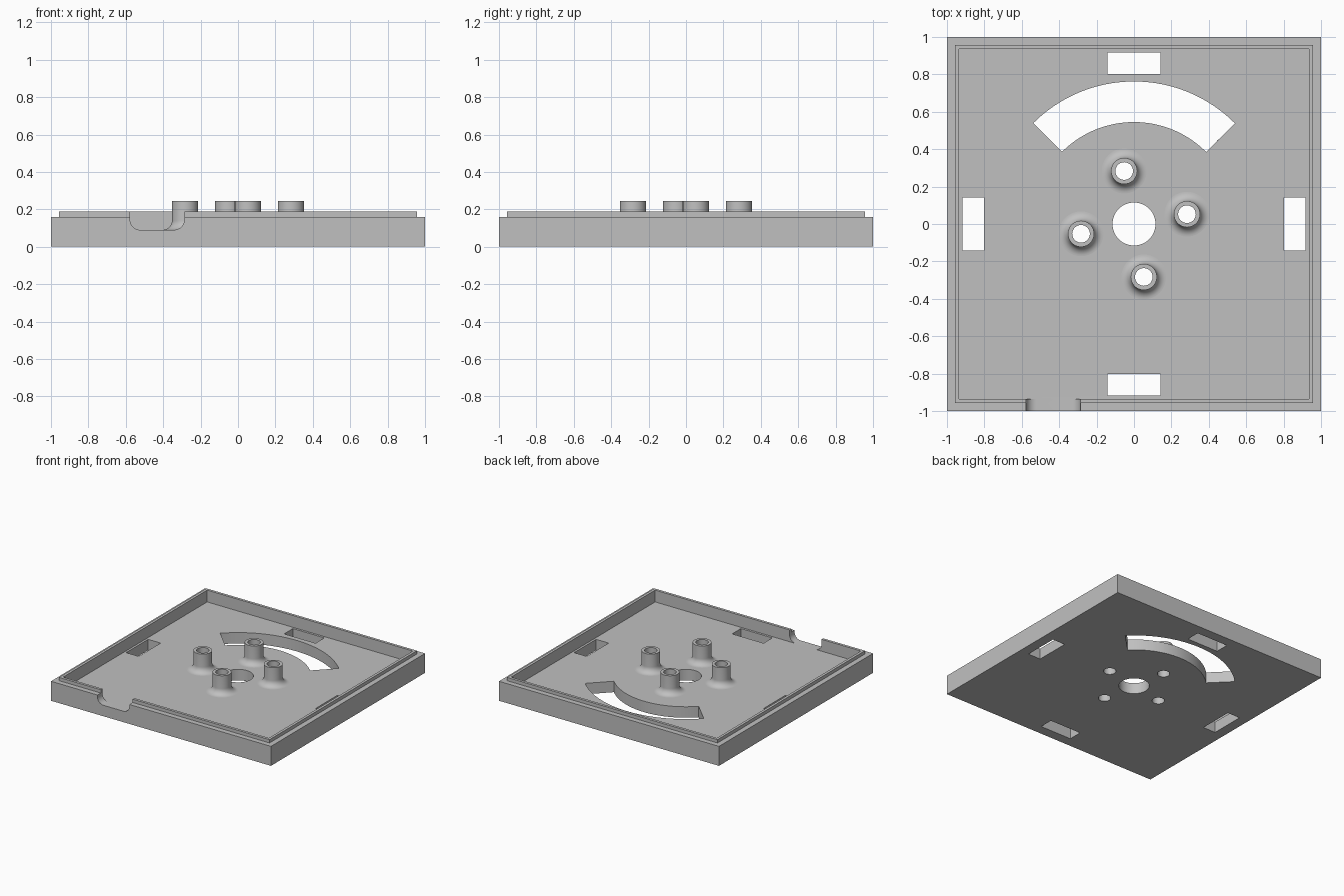
import bpy, bmesh
from math import cos, sin, pi, radians

if "Cube" in bpy.data.objects:
    bpy.data.objects.remove(bpy.data.objects["Cube"])

FLOOR, SHOULDER, LIP, BOSS_TOP = 0.09, 0.16, 0.187, 0.245
HOLE_R, BOSS_R, FILLET = 0.047, 0.07, 0.05
SEGS = 48

grey = bpy.data.materials.new("plain grey")
grey.use_nodes = True
grey.diffuse_color = (0.53, 0.53, 0.53, 1)
grey.node_tree.nodes["Principled BSDF"].inputs["Base Color"].default_value = grey.diffuse_color


def make_object(name, bm):
    bmesh.ops.recalc_face_normals(bm, faces=bm.faces)
    mesh = bpy.data.meshes.new(name)
    bm.to_mesh(mesh)
    bm.free()
    mesh.materials.append(grey)
    obj = bpy.data.objects.new(name, mesh)
    bpy.context.collection.objects.link(obj)
    return obj


def bridge(bm, a, b):
    for i in range(len(a)):
        j = (i + 1) % len(a)
        bm.faces.new((a[i], a[j], b[j], b[i]))


def arc(r, start, end, n, cx=0, cy=0):
    angles = [radians(start + (end - start) * i / n) for i in range(n + 1)]
    return [(cx + r * cos(a), cy + r * sin(a)) for a in angles]


def circle(r, cx=0, cy=0):
    return arc(r, 0, 360, SEGS, cx, cy)[:-1]


def prism(bm, outline, low, high, along_y=False):
    """Extrude a 2D outline along z, or along y for an x-z outline."""
    rings = []
    for d in (low, high):
        rings.append([bm.verts.new((p, d, q) if along_y else (p, q, d)) for p, q in outline])
        bm.faces.new(rings[-1])
    bridge(bm, *rings)


def smooth(obj):
    bpy.ops.object.select_all(action='DESELECT')
    obj.select_set(True)
    bpy.context.view_layer.objects.active = obj
    bpy.ops.object.shade_smooth_by_angle(angle=radians(30))


# Square tray: outer wall, stepped lip, cavity and floor
bm = bmesh.new()
rings = []
for h, z in [(1, 0), (1, SHOULDER), (0.957, SHOULDER), (0.957, LIP), (0.935, LIP), (0.935, FLOOR)]:
    rings.append([bm.verts.new((h * sx, h * sy, z)) for sx, sy in ((-1, -1), (1, -1), (1, 1), (-1, 1))])
for a, b in zip(rings, rings[1:]):
    bridge(bm, a, b)
bm.faces.new(rings[0])
bm.faces.new(rings[-1])
tray = make_object("tray", bm)

# Boss positions, a slightly turned square pattern
bosses = [(0.288 * cos(a), 0.288 * sin(a)) for a in (radians(10.5) + k * pi / 2 for k in range(4))]

# Openings through the floor
bm = bmesh.new()
for cx, cy, w, d in [(0, 0.86, 0.143, 0.057), (0, -0.86, 0.143, 0.057),
                     (0.86, 0, 0.057, 0.143), (-0.86, 0, 0.057, 0.143)]:
    prism(bm, [(cx - w, cy - d), (cx + w, cy - d), (cx + w, cy + d), (cx - w, cy + d)], -0.1, 0.15)
prism(bm, circle(0.115), -0.1, 0.15)
prism(bm, arc(0.762, 45, 135, SEGS) + arc(0.545, 135, 45, SEGS), -0.1, 0.15)
for x, y in bosses:
    prism(bm, circle(HOLE_R, x, y), -0.1, 0.15)

# Cable notch with rounded lower corners in the front wall
left, right, r = -0.577, -0.287, 0.055
notch = [(right, 0.3), (left, 0.3)]
notch += arc(r, 180, 270, 10, left + r, FLOOR + r) + arc(r, 270, 360, 10, right - r, FLOOR + r)
prism(bm, notch, -1.1, -0.925, along_y=True)
cutter = make_object("opening_cutter", bm)
cutter.hide_render = True

mod = tray.modifiers.new("openings", 'BOOLEAN')
mod.operation = 'DIFFERENCE'
mod.solver = 'EXACT'
mod.object = cutter
bpy.context.view_layer.update()
tray.data = bpy.data.meshes.new_from_object(tray.evaluated_get(bpy.context.evaluated_depsgraph_get()))
tray.modifiers.clear()
bpy.data.objects.remove(cutter)
smooth(tray)

# Hollow screw bosses flaring into the floor
profile = [(HOLE_R, FLOOR), (HOLE_R, BOSS_TOP), (BOSS_R, BOSS_TOP)]
profile += arc(FILLET, 180, 270, 10, BOSS_R + FILLET, FLOOR + FILLET)
for k, (x, y) in enumerate(bosses):
    bm = bmesh.new()
    loops = [[bm.verts.new((px, py, z)) for px, py in circle(rad, x, y)] for rad, z in profile]
    for a, b in zip(loops, loops[1:]):
        bridge(bm, a, b)
    # Orient the open shell outwards
    bm.normal_update()
    boss = make_object(f"screw_boss_{k + 1}", bm)
    rim = [p for p in boss.data.polygons if p.center.z > BOSS_TOP - 0.0001]
    if rim[0].normal.z < 0:
        boss.data.flip_normals()
    smooth(boss)
